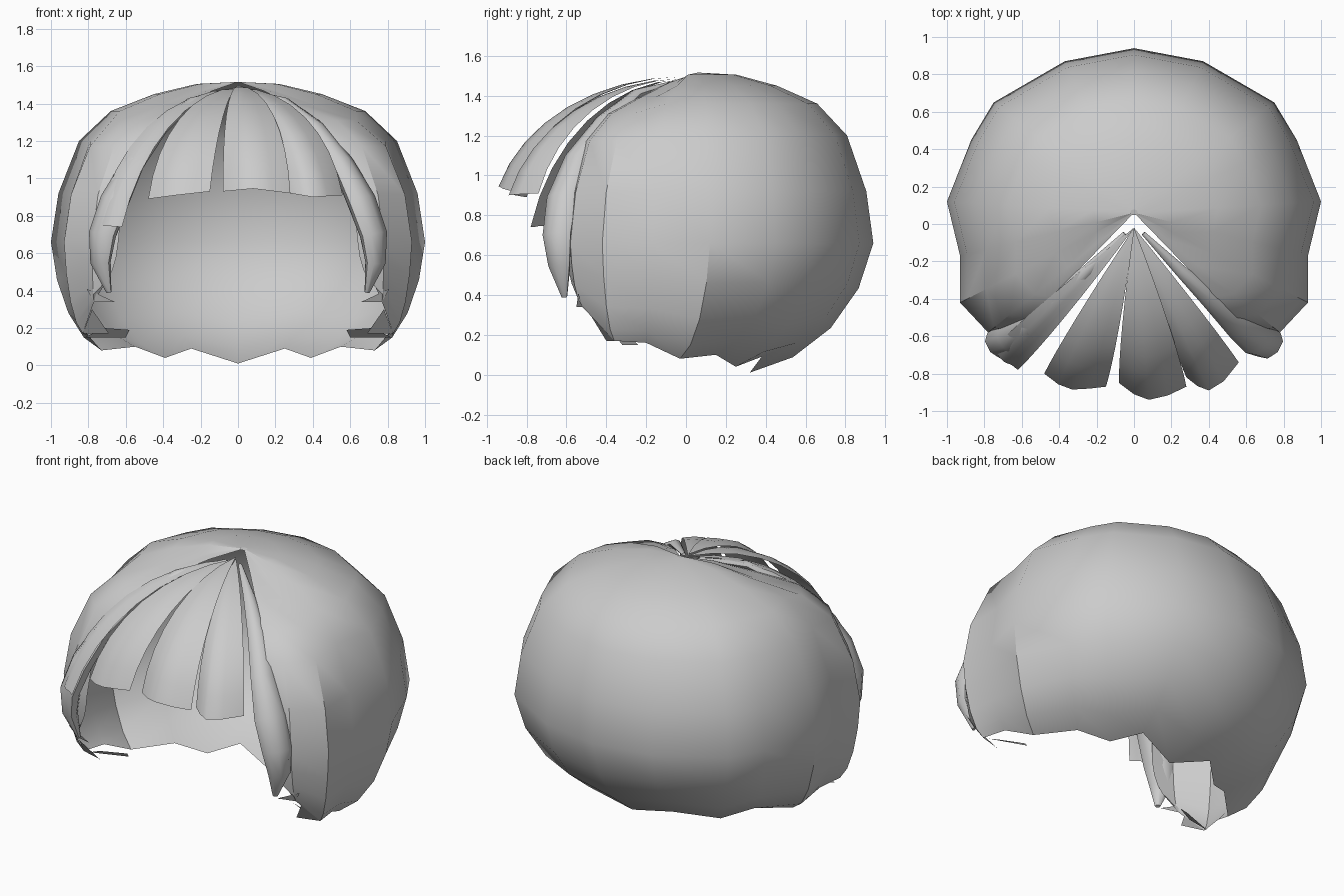
import bpy, math
from mathutils import Vector as V

if "Cube" in bpy.data.objects:
    bpy.data.objects.remove(bpy.data.objects["Cube"])

mat = bpy.data.materials.new("grey hair")
mat.diffuse_color = (0.6, 0.6, 0.6, 1)
mat.use_nodes = True
mat.node_tree.nodes["Principled BSDF"].inputs["Base Color"].default_value = mat.diffuse_color


def finish(ob, angle=35):
    bpy.ops.object.select_all(action='DESELECT')
    ob.select_set(True)
    bpy.context.view_layer.objects.active = ob
    bpy.ops.object.shade_smooth_by_angle(angle=math.radians(angle))


def make(name, verts, faces, angle=35):
    me = bpy.data.meshes.new(name)
    me.from_pydata([tuple(v) for v in verts], [], faces)
    me.materials.append(mat)
    me.validate()
    ob = bpy.data.objects.new(name, me)
    bpy.context.collection.objects.link(ob)
    finish(ob, angle)
    return ob


def grid_faces(rows, cols):
    return [(i * cols + j, i * cols + j + 1, (i + 1) * cols + j + 1, (i + 1) * cols + j)
            for i in range(rows - 1) for j in range(cols - 1)]


# Cap of hair: each column runs from the crown over the widest point to the hem
# (widest x, y, then hem x, y, z), from the back centre round to the face
half = [(0, .94, 0, .32, .01), (.37, .87, .25, .38, .09), (.75, .65, .39, .25, .04),
        (.87, .45, .55, .15, .10), (1, .12, .73, -.03, .08), (.93, -.17, .80, -.2, .16),
        (.93, -.42, .83, -.36, .17), (.78, -.58, .77, -.52, .34), (.64, -.60, .73, -.56, .43)]
columns = [(-a, b, -c, d, e) for a, b, c, d, e in half[:0:-1]] + half
profile = [(.02, 1.515), (.22, 1.505), (.45, 1.45), (.68, 1.36), (.85, 1.20), (.96, .92), (1, .66)]
crown = V((0, .06))
verts = []
for ex, ey, hx, hy, hz in columns:
    e, h = V((ex, ey)), V((hx, hy))
    drop = .06 if ey < -.3 else 0
    for f, z in profile:
        p = crown.lerp(e, f)
        verts.append((p.x, p.y, z - drop * math.sin(math.pi * f)))
    for k in range(1, 5):
        a = k * math.pi / 8
        r = .75 * (1 - math.cos(a)) + .25 * k / 4
        s = .75 * math.sin(a) + .25 * k / 4
        p = e.lerp(h, r)
        verts.append((p.x, p.y, .66 + (hz - .66) * s))
faces = [tuple(reversed(f)) for f in grid_faces(len(columns), len(profile) + 4)]
faces.append(tuple(i * (len(profile) + 4) for i in range(len(columns))))
make("hair_cap", verts, faces)


# Fringe lock: arched sheet fanning out from the parting to a blunt tip
def fringe(name, left, mid, right, widen, start_z=1.49):
    left, mid, right = V(left), V(mid), V(right)
    start = V((0, -.02, start_z))
    rows, cols, amax = 9, 5, math.radians(74)
    verts = []
    for i in range(rows):
        t = i / (rows - 1)
        a = t * amax
        s = math.sin(a) / math.sin(amax)
        c = (math.cos(a) - math.cos(amax)) / (1 - math.cos(amax))
        for j in range(cols):
            u = j / 2 - 1
            side = left if u < 0 else right
            off = (side - mid) * abs(u)
            off.x *= 1 + widen * (1 - t)
            # ease the sideways curve so the lock is rounded across
            off.y *= abs(u) ** .6
            tip = mid + off
            verts.append((start.x + (tip.x - start.x) * s, start.y + (tip.y - start.y) * s,
                          tip.z + (start.z - tip.z) * c))
    return make(name, verts, grid_faces(rows, cols), 50)


fringe("fringe_far_left", (-.75, -.66, .745), (-.69, -.74, .745), (-.62, -.78, .74), .9, 1.48)
fringe("fringe_left", (-.48, -.80, .89), (-.33, -.885, .91), (-.15, -.87, .93), .25, 1.485)
fringe("fringe_middle", (-.08, -.85, .93), (.08, -.94, .945), (.28, -.87, .92), .25, 1.495)
fringe("fringe_right", (.28, -.82, .92), (.40, -.89, .90), (.56, -.74, .91), .2, 1.485)


# Long tapering lock beside the face, hanging from the parting
path = [(.05, -.05, 1.47, .01), (.25, -.25, 1.41, .03), (.42, -.41, 1.27, .05), (.56, -.55, 1.08, .065),
        (.66, -.62, .88, .085), (.725, -.645, .70, .08), (.735, -.635, .55, .06), (.69, -.61, .39, .015)]
for sx, side in ((1, "right"), (-1, "left")):
    cols = 8
    verts = []
    for i, (x, y, z, r) in enumerate(path):
        a, b = V(path[max(i - 1, 0)][:3]), V(path[min(i + 1, len(path) - 1)][:3])
        along = (b - a).normalized()
        out = V((x, y, z - .7))
        out = (out - along * out.dot(along)).normalized()
        across = along.cross(out)
        for j in range(cols):
            t = 2 * math.pi * j / cols
            p = V((x, y, z)) + across * r * 1.1 * math.cos(t) + out * r * .75 * math.sin(t)
            verts.append((p.x * sx, p.y, p.z))
    faces = [(i * cols + j, i * cols + (j + 1) % cols, (i + 1) * cols + (j + 1) % cols, (i + 1) * cols + j)
             for i in range(len(path) - 1) for j in range(cols)]
    faces.append(tuple((len(path) - 1) * cols + j for j in range(cols)))
    if sx < 0:
        faces = [f[::-1] for f in faces]
    make("face_lock_" + side, verts, faces, 50)

    # Pointed wisps turning in at the front of the hem
    wisps = [[(.77, -.52, .34), (.81, -.54, .41), (.66, -.55, .34)],
             [(.83, -.36, .17), (.78, -.48, .30), (.69, -.40, .17)],
             [(.82, -.32, .15), (.72, -.36, .20), (.58, -.28, .19), (.60, -.24, .15)]]
    for n, w in enumerate(wisps):
        make(f"hem_wisp_{side}_{n + 1}", [(x * sx, y, z) for x, y, z in w], [tuple(range(len(w)))])
